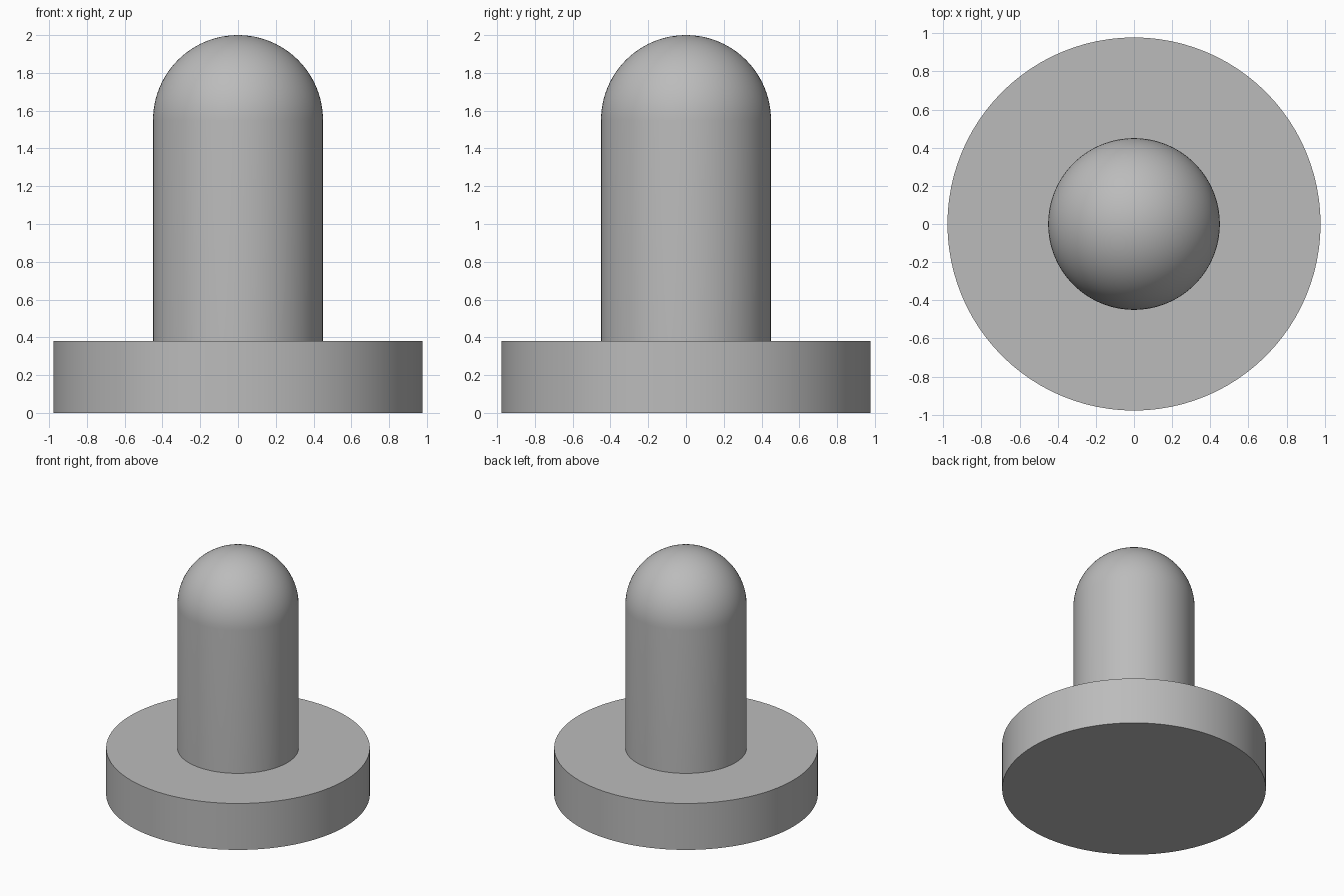
import bpy
import bmesh
import math
from mathutils import Vector

cube = bpy.data.objects.get("Cube")
if cube:
    bpy.data.objects.remove(cube, do_unlink=True)

SEGMENTS = 96
BASE_RADIUS, BASE_HEIGHT = 0.978, 0.38
PIN_RADIUS, TOP = 0.45, 2.0

grey = bpy.data.materials.new("plain_grey")
grey.use_nodes = True
colour = (0.5, 0.5, 0.5, 1)
grey.diffuse_color = colour
grey.node_tree.nodes["Principled BSDF"].inputs["Base Color"].default_value = colour


def lathe(name, profile):
    """Turn a (radius, height) profile around the z axis."""
    bm = bmesh.new()
    verts = [bm.verts.new((r, 0, z)) for r, z in profile]
    edges = [bm.edges.new(pair) for pair in zip(verts, verts[1:])]
    bmesh.ops.spin(bm, geom=verts + edges, cent=Vector(), axis=Vector((0, 0, 1)),
                   angle=math.tau, steps=SEGMENTS, use_duplicate=False)
    bmesh.ops.remove_doubles(bm, verts=bm.verts, dist=0.0001)
    bmesh.ops.recalc_face_normals(bm, faces=bm.faces)
    mesh = bpy.data.meshes.new(name)
    bm.to_mesh(mesh)
    bm.free()
    mesh.materials.append(grey)
    obj = bpy.data.objects.new(name, mesh)
    bpy.context.collection.objects.link(obj)
    bpy.ops.object.select_all(action="DESELECT")
    obj.select_set(True)
    bpy.context.view_layer.objects.active = obj
    bpy.ops.object.shade_smooth_by_angle(angle=math.radians(30))
    return obj


# Round flat base, open under the pin so the two surfaces join
lathe("base", [(0, 0), (BASE_RADIUS, 0), (BASE_RADIUS, BASE_HEIGHT),
               (PIN_RADIUS, BASE_HEIGHT)])

# Upright pin with a hemispherical end
STEPS = 24
arc = [math.pi / 2 * i / STEPS for i in range(STEPS + 1)]
dome = [(PIN_RADIUS * math.cos(a), TOP - PIN_RADIUS + PIN_RADIUS * math.sin(a)) for a in arc]
lathe("pin", [(PIN_RADIUS, BASE_HEIGHT)] + dome)
